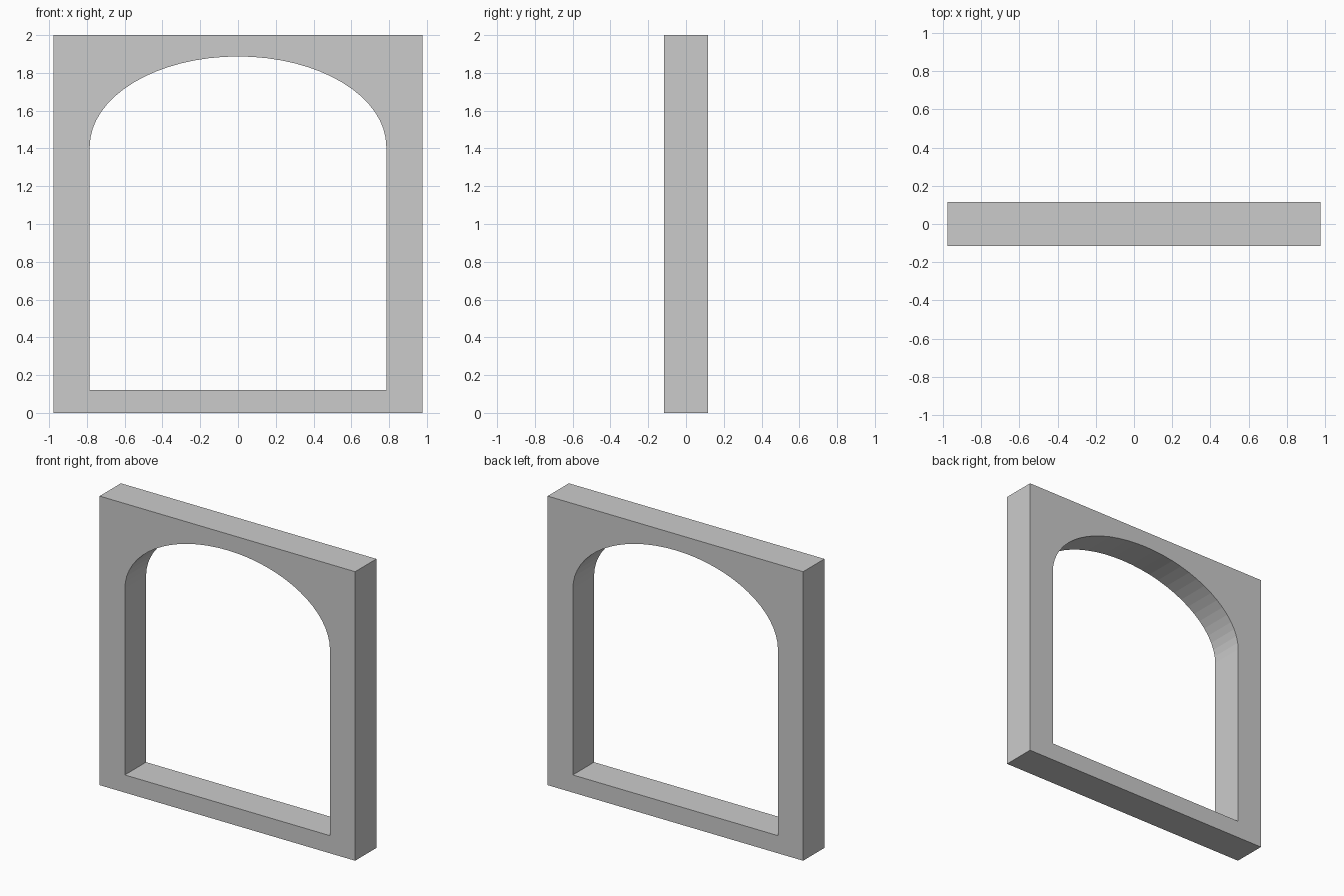
import bpy, bmesh, math

if "Cube" in bpy.data.objects:
    bpy.data.objects.remove(bpy.data.objects["Cube"])

HALF_W, HEIGHT, HALF_D = 0.978, 2.0, 0.116
OPEN_W, SILL, SPRING, CROWN = 0.785, 0.122, 1.41, 1.887
SEGMENTS = 32

# Outer rectangle and arched opening, as (x, z) profiles
outer = [(-HALF_W, 0), (HALF_W, 0), (HALF_W, HEIGHT), (-HALF_W, HEIGHT)]
opening = [(-OPEN_W, SILL), (OPEN_W, SILL)]
for i in range(SEGMENTS + 1):
    a = math.pi * i / SEGMENTS
    opening.append((OPEN_W * math.cos(a), SPRING + (CROWN - SPRING) * math.sin(a)))


def add_loop(bm, points):
    verts = [bm.verts.new((x, -HALF_D, z)) for x, z in points]
    return [bm.edges.new((v, verts[(i + 1) % len(verts)])) for i, v in enumerate(verts)]


# Front face with the hole, extruded to the wall thickness
bm = bmesh.new()
edges = add_loop(bm, outer) + add_loop(bm, opening)
bmesh.ops.triangle_fill(bm, edges=edges, use_beauty=True, normal=(0, -1, 0))
ext = bmesh.ops.extrude_face_region(bm, geom=bm.faces[:], use_keep_orig=True)
moved = [g for g in ext["geom"] if isinstance(g, bmesh.types.BMVert)]
bmesh.ops.translate(bm, verts=moved, vec=(0, 2 * HALF_D, 0))
bmesh.ops.recalc_face_normals(bm, faces=bm.faces[:])

mesh = bpy.data.meshes.new("arched_window_frame")
bm.to_mesh(mesh)
bm.free()
frame = bpy.data.objects.new("arched_window_frame", mesh)
bpy.context.collection.objects.link(frame)
